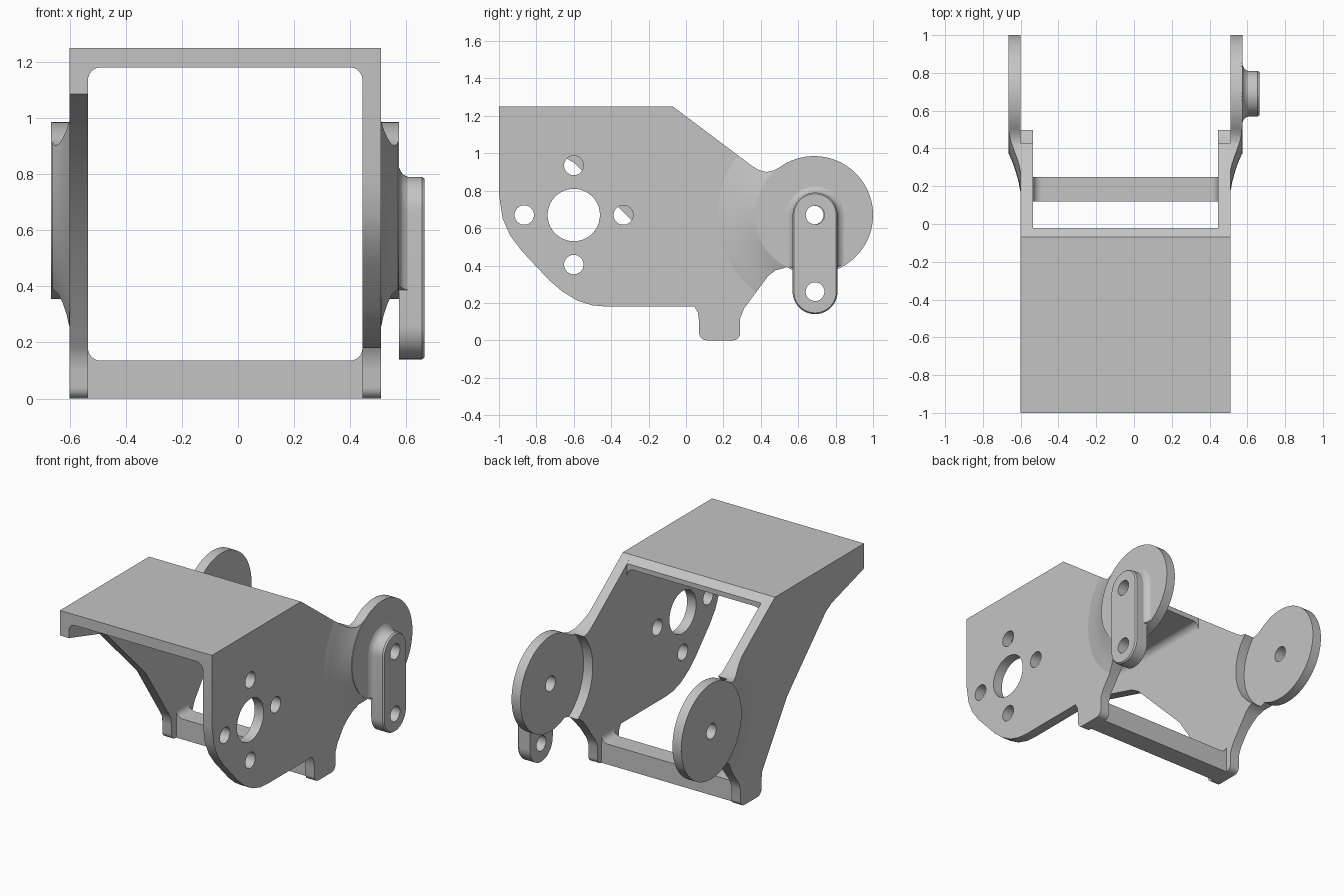
import bpy, bmesh, math

cube = bpy.data.objects.get("Cube")
if cube:
    bpy.data.objects.remove(cube, do_unlink=True)

CX = -0.0455                        # symmetry plane of the frame
INNER, OUTER, DISC = 0.489, 0.5555, 0.62
PIVOT = (0.685, 0.67)
DISC_R = 0.315

grey = bpy.data.materials.new("plain grey")
grey.use_nodes = True
grey.diffuse_color = (0.55, 0.55, 0.55, 1)
grey.node_tree.nodes["Principled BSDF"].inputs["Base Color"].default_value = grey.diffuse_color


def loft(name, rings, axis="x"):
    """Skin a list of (station, 2D outline) rings and cap both ends."""
    bm = bmesh.new()
    loops = []
    for s, pts in rings:
        loops.append([bm.verts.new((s, a, b) if axis == "x" else (a, s, b)) for a, b in pts])
    for lo, hi in zip(loops, loops[1:]):
        for i in range(len(lo)):
            j = (i + 1) % len(lo)
            bm.faces.new((lo[i], lo[j], hi[j], hi[i]))
    bm.faces.new(loops[0][::-1])
    bm.faces.new(loops[-1])
    bmesh.ops.recalc_face_normals(bm, faces=bm.faces)
    mesh = bpy.data.meshes.new(name)
    bm.to_mesh(mesh)
    bm.free()
    mesh.materials.append(grey)
    ob = bpy.data.objects.new(name, mesh)
    bpy.context.collection.objects.link(ob)
    return ob


def prism(name, pts, s0, s1, axis="x"):
    return loft(name, [(s0, pts), (s1, pts)], axis)


def arc(c, r, a0, a1, n):
    angles = [math.radians(a0 + (a1 - a0) * i / n) for i in range(n + 1)]
    return [(c[0] + r * math.cos(t), c[1] + r * math.sin(t)) for t in angles]


def circle(c, r, n=64):
    return arc(c, r, 0, 360, n)[:-1]


def select(ob):
    bpy.ops.object.select_all(action="DESELECT")
    ob.select_set(True)
    bpy.context.view_layer.objects.active = ob


def boolean(ob, tool, op="DIFFERENCE"):
    mod = ob.modifiers.new("cut", "BOOLEAN")
    mod.operation, mod.solver, mod.object = op, "EXACT", tool
    select(ob)
    bpy.ops.object.modifier_apply(modifier=mod.name)
    bpy.data.objects.remove(tool, do_unlink=True)


def drill(ob, c, r):
    boolean(ob, prism("drill", circle(c, r, 40), -2, 2))


# Side outline shared by both walls: rear slope, disc, neck and foot
rear = [(-1, 1.25), (-0.07, 1.25), (0.35, 0.935), (0.39, 0.91), (0.43, 0.9), (0.47, 0.908)]
rear += arc(PIVOT, DISC_R, 126, -118, 72)
rear += [(0.52, 0.385), (0.48, 0.375), (0.44, 0.345), (0.31, 0.17), (0.29, 0.12)]
rear += arc((0.25, 0.04), 0.04, 0, -90, 5) + arc((0.11, 0.04), 0.04, 270, 180, 5)
rear += [(0.07, 0.1), (0.063, 0.15), (0.045, 0.18)]

# Front outlines differ: rounded motor plate on the left, cut back on the right
motor_front = [(-0.42, 0.18), (-0.5, 0.187), (-0.58, 0.212), (-0.66, 0.26), (-0.73, 0.32),
               (-0.88, 0.48), (-0.94, 0.56), (-0.98, 0.65), (-1, 0.78)]
open_front = [(-0.2, 0.55), (-0.6, 0.95), (-0.66, 0.985), (-1, 1.085)]

parts = []
for side, word, front in ((1, "left", motor_front), (-1, "right", open_front)):
    x = lambda d: CX + side * d

    # Wall with round clearance behind the disc
    wall = prism(word + "_wall", rear + front, x(INNER), x(OUTER))
    boolean(wall, prism("clearance", circle(PIVOT, 0.345, 96), x(0.4), x(0.7)))
    if side == 1:
        hub = (-0.6, 0.67)
        drill(wall, hub, 0.14)
        for c in arc(hub, 0.265, 0, 270, 3):
            drill(wall, c, 0.052)

    # Pivot disc flaring into the wall
    flare = [(0.545, 0.55), (0.556, 0.515), (0.565, 0.465), (0.58, 0.41),
             (0.595, 0.365), (0.61, 0.33), (DISC, 0.305)]
    disc = loft(word + "_pivot_disc", [(x(d), circle(PIVOT, r, 96)) for d, r in flare])
    boolean(disc, prism("trim", rear + front, x(OUTER), x(0.75)), "INTERSECT")
    rim = prism(word + "_disc_rim", circle(PIVOT, DISC_R, 96), x(OUTER), x(DISC))
    boolean(disc, rim, "UNION")
    drill(disc, PIVOT, 0.05)
    parts += [wall, disc]

    # Inner corner fillets under the top plate and above the crossbar
    for label, z, up, y0, y1 in (("top", 1.18, -1, -1, -0.02), ("bar", 0.135, 1, 0.12, 0.25)):
        curve = [(x(INNER - 0.045 + px), z + up * (0.045 - pz))
                 for px, pz in arc((0, 0), 0.045, 0, 90, 8)]
        parts.append(prism(f"{word}_{label}_fillet", [(x(INNER), z)] + curve, y0, y1, "y"))

# Top plate and lower crossbar between the walls
top = [(-1, 1.18), (-1, 1.25), (-0.07, 1.25), (-0.02, 1.212), (-0.02, 1.18)]
parts.append(prism("top_plate", top, CX - INNER, CX + INNER))
bar = [(0.12, 0), (0.25, 0), (0.25, 0.135), (0.12, 0.135)]
parts.append(prism("crossbar", bar, CX - INNER, CX + INNER))

# Link arm on the left disc
LOW = (0.69, 0.26)
HIGH = (0.69, 0.67)


def stadium(r):
    return arc(HIGH, r, 0, 180, 24) + arc(LOW, r, 180, 360, 24)


face = CX + DISC
link = loft("link_arm", [(face, stadium(0.12)), (0.655, stadium(0.12)), (0.665, stadium(0.113))])
collar = loft("link_collar", [(face - 0.001, stadium(0.155)), (face + 0.006, stadium(0.138)),
                              (face + 0.016, stadium(0.127)), (face + 0.032, stadium(0.119))])
boolean(collar, prism("trim", circle(PIVOT, 0.305, 96), 0.5, 0.7), "INTERSECT")
for ob in (link, collar):
    for c in (LOW, HIGH):
        drill(ob, c, 0.05)
parts += [link, collar]

for ob in parts:
    select(ob)
    bpy.ops.object.shade_smooth_by_angle(angle=math.radians(30))
